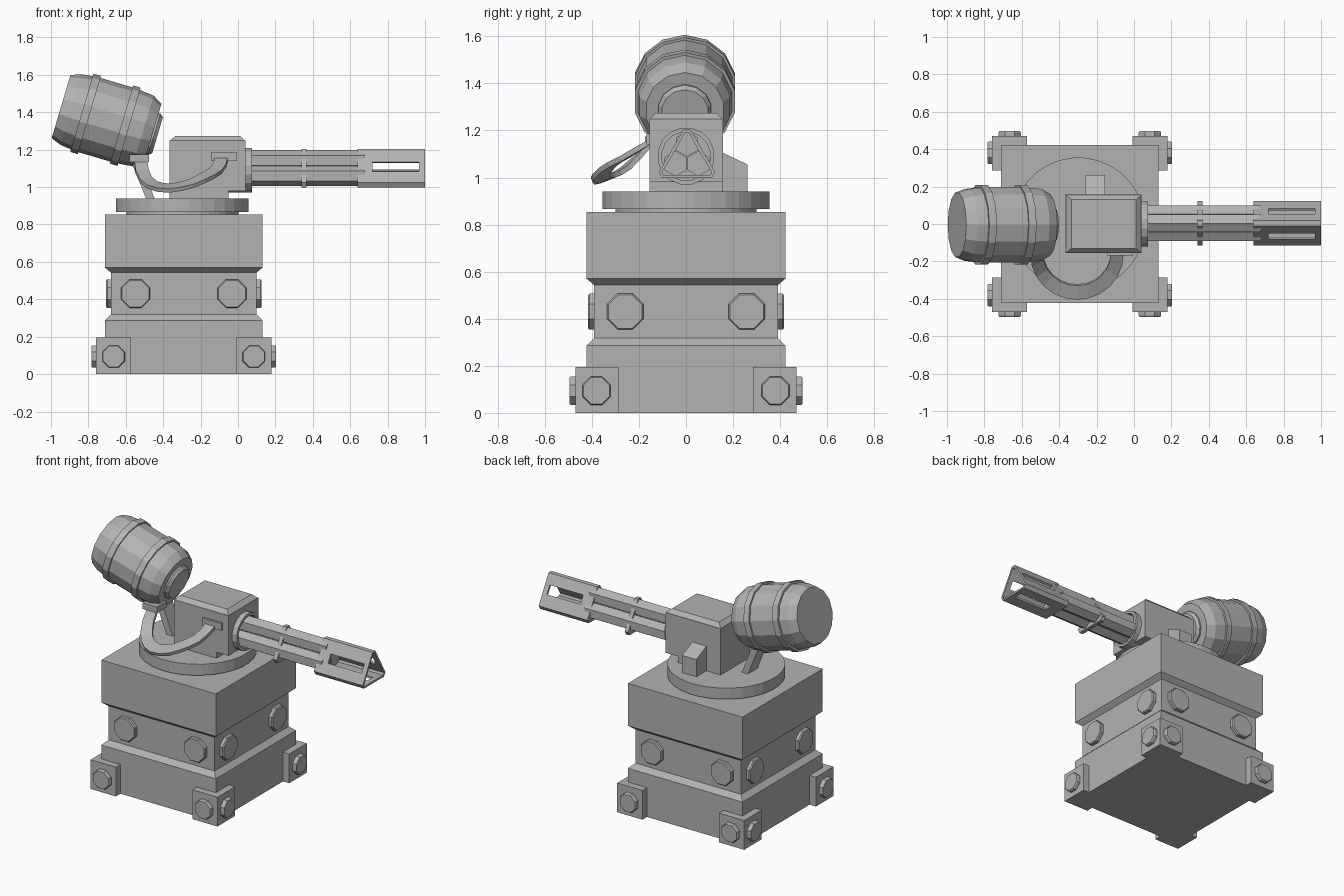
import bpy, bmesh, math
from mathutils import Vector, Matrix

if "Cube" in bpy.data.objects:
    bpy.data.objects.remove(bpy.data.objects["Cube"])

grey = bpy.data.materials.new("gun_metal_grey")
grey.diffuse_color = (0.45, 0.45, 0.45, 1)
grey.use_nodes = True
grey.node_tree.nodes["Principled BSDF"].inputs["Base Color"].default_value = grey.diffuse_color
CX = -0.29  # centre of the pedestal in x


def finish(name, bm, solid=False):
    bmesh.ops.recalc_face_normals(bm, faces=bm.faces)
    me = bpy.data.meshes.new(name)
    bm.to_mesh(me)
    bm.free()
    me.materials.append(grey)
    ob = bpy.data.objects.new(name, me)
    bpy.context.collection.objects.link(ob)
    if solid:
        mod = ob.modifiers.new("thickness", 'SOLIDIFY')
        mod.thickness = solid
    return ob


def loft(name, rings, caps=True, solid=False):
    """Skin closed rings of points, optionally capping both ends."""
    bm = bmesh.new()
    vs = [[bm.verts.new(p) for p in r] for r in rings]
    n = len(rings[0])
    for a, b in zip(vs, vs[1:]):
        for i in range(n):
            bm.faces.new((a[i], a[(i + 1) % n], b[(i + 1) % n], b[i]))
    if caps:
        bm.faces.new(vs[0])
        bm.faces.new(vs[-1])
    return finish(name, bm, solid)


def box(name, x0, x1, y0, y1, z0, z1):
    return loft(name, [[(x0, y0, z), (x1, y0, z), (x1, y1, z), (x0, y1, z)] for z in (z0, z1)])


def turned(name, origin, axis, profile, sides):
    """Revolve (distance, radius) pairs about an axis."""
    axis = Vector(axis).normalized()
    side = Vector((0, 1, 0)) if abs(axis.y) < 0.5 else Vector((1, 0, 0))
    other = axis.cross(side)
    rings = []
    for s, r in profile:
        c = Vector(origin) + axis * s
        rings.append([c + (side * math.cos(a) + other * math.sin(a)) * r
                      for a in ((i + 0.5) * math.tau / sides for i in range(sides))])
    return loft(name, rings)


def bolt(name, pos, axis, r):
    turned(name, pos, axis, [(-0.01, r), (0.019, r), (0.026, r * 0.93)], 8)


# pedestal with a waist
loft("pedestal", [[(CX + sx * h, sy * h, z) for sx, sy in ((-1, -1), (1, -1), (1, 1), (-1, 1))]
                  for h, z in ((.422, 0), (.422, .287), (.39, .318), (.39, .543), (.422, .57), (.422, .853))])

# corner feet and all bolts
for sx in (-1, 1):
    for sy in (-1, 1):
        xs = sorted((CX + sx * .282, CX + sx * .468))
        ys = sorted((sy * .285, sy * .47))
        box("foot", *xs, *ys, 0, .195)
        bolt("foot_bolt", (CX + sx * .375, sy * .47, .094), (0, sy, 0), .065)
        bolt("foot_bolt", (CX + sx * .468, sy * .38, .094), (sx, 0, 0), .065)
        bolt("waist_bolt", (CX + sx * .258, sy * .39, .43), (0, sy, 0), .083)
        bolt("waist_bolt", (CX + sx * .39, sy * .258, .43), (sx, 0, 0), .083)

# turntable
turned("turntable_neck", (-.297, 0, .84), (0, 0, 1), [(0, .3), (.03, .3)], 32)
turned("turntable", (-.297, 0, .866), (0, 0, 1), [(0, .356), (.074, .356)], 32)

# gun housing, notched under the front, with a bevelled lid
housing = [(-.365, .93), (-.05, .93), (-.05, .98), (.04, .98), (.04, 1.248), (-.365, 1.248)]
loft("gun_housing", [[(x, y, z) for x, z in housing] for y in (-.155, .157)])
loft("housing_lid", [[(x0, -y, z), (x1, -y, z), (x1, y, z), (x0, y, z)]
                     for x0, x1, y, z in ((-.365, .04, .156, 1.246), (-.335, .01, .13, 1.274))])

# side box with a sloping top
side = [(.15, .93), (.262, .93), (.262, 1.055), (.15, 1.108)]
loft("side_box", [[(x, y, z) for y, z in side] for x in (-.26, -.155)])

# barrel collar, open at the front
turned("barrel_collar", (-.05, 0, 1.09), (1, 0, 0),
       [(0, .122), (.125, .122), (.125, .104), (.095, .104)], 16)

# three hexagonal barrels
GY, GZ = .004, 1.087
for k in range(3):
    a = math.radians(90 + 120 * k)
    c = (.03, GY + .056 * math.cos(a), GZ + .056 * math.sin(a))
    turned("gun_barrel", c, (1, 0, 0), [(0, .054), (.65, .054)], 6)


def triangle(fractions):
    """Triangle section with cut corners; extra points along each side."""
    c, R = Vector((GY, 1.075)), .155
    cor = [c + R * Vector((math.cos(a), math.sin(a)))
           for a in (math.radians(90 + 120 * k) for k in range(3))]
    return [cor[k].lerp(cor[(k + 1) % 3], f) for k in range(3) for f in fractions]


for name, x0, x1 in (("barrel_clamp", .34, .366), ("muzzle_back", .642, .66)):
    loft(name, [[(x, *p) for p in triangle((.11, .89))] for x in (x0, x1)])

# hollow muzzle guard with a slot in each side
bm = bmesh.new()
rows = [[bm.verts.new((x, *p)) for p in triangle((.11, .41, .63, .89))] for x in (.64, .72, .967, 1.0)]
for j in range(3):
    for i in range(12):
        if j == 1 and i % 4 == 1:
            continue
        n = (i + 1) % 12
        bm.faces.new((rows[j][i], rows[j][n], rows[j + 1][n], rows[j + 1][i]))
finish("muzzle_guard", bm, .014)

# tilted ammunition keg with two hoops and an end cap
AX = Vector((.959, 0, -.284))
START = Vector((-.946, -.005, 1.43))
turned("ammo_keg", START, AX, [(0, .176), (.055, .197), (.14, .207), (.36, .207), (.458, .197), (.51, .168)], 14)
for s in (.137, .358):
    turned("keg_hoop", START, AX, [(s - .021, .19), (s - .021, .218), (s + .021, .218), (s + .021, .19)], 14)
turned("keg_cap", START, AX, [(.5, .115), (.52, .115), (.538, .1)], 14)

# keg support strut
strut = [(-.585, 1.17), (-.535, 1.17), (-.445, .935), (-.49, .935)]
loft("keg_strut", [[(x, y, z) for x, z in strut] for y in (-.05, .05)])

# ammunition feed belt and its two sockets
heights = [1.15, 1.09, 1.04, 1.01, .995, .99, 1.0, 1.015, 1.04, 1.065, 1.09, 1.125, 1.16]
bm = bmesh.new()
edge = []
for i, z in enumerate(heights):
    t = math.pi * i / 12
    c, s = math.cos(t), math.sin(t)
    edge.append((bm.verts.new((-.305 - .25 * c, -.16 - .245 * s, z)),
                 bm.verts.new((-.305 - .18 * c, -.16 - .17 * s, z + .03 * s))))
for (a, b), (c, d) in zip(edge, edge[1:]):
    bm.faces.new((a, b, d, c))
finish("feed_belt", bm, .022)
box("housing_socket", -.145, -.005, -.168, -.15, 1.14, 1.188)
box("keg_socket", -.58, -.475, -.175, -.07, 1.135, 1.175)
